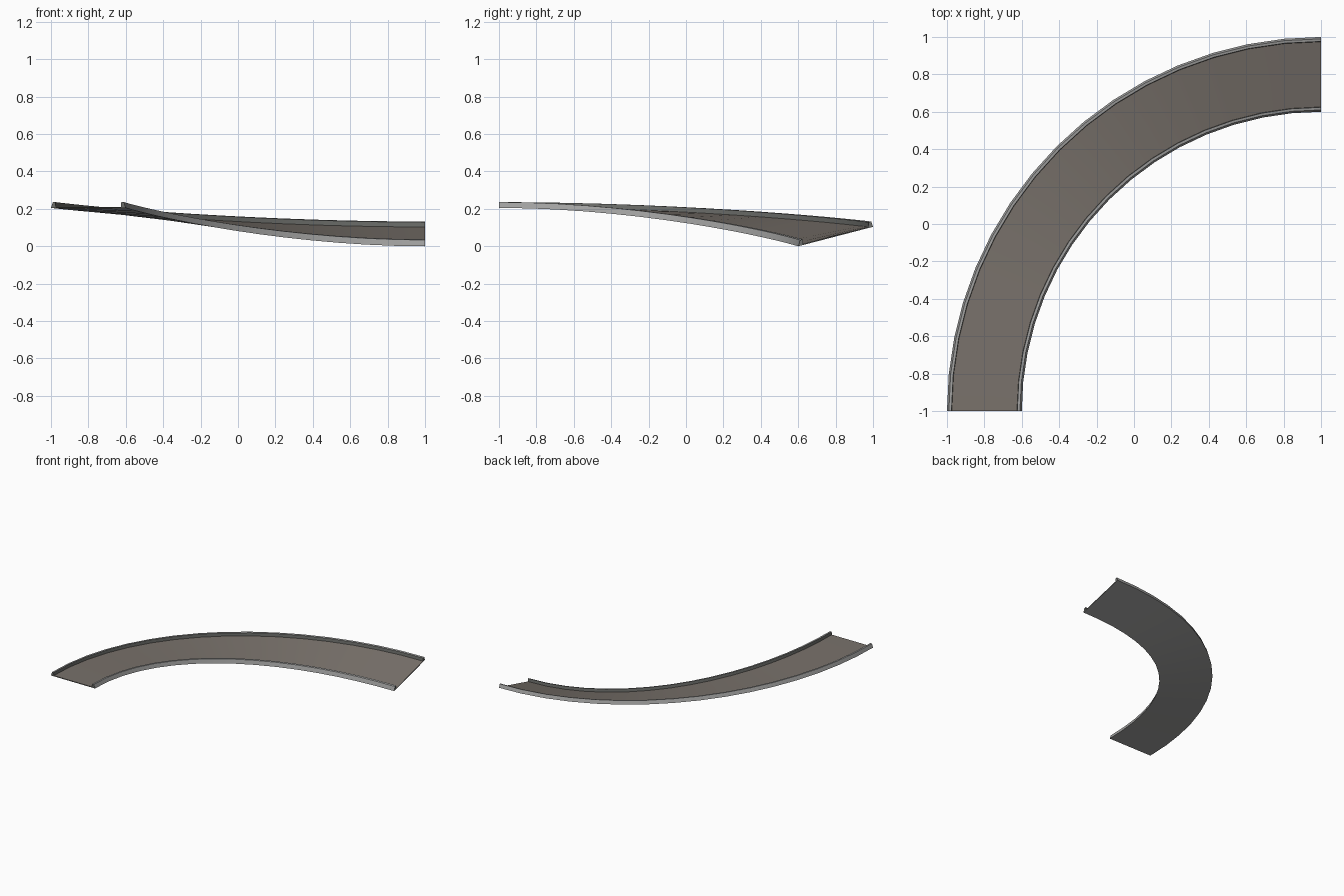
import bpy, bmesh, math

if "Cube" in bpy.data.objects:
    bpy.data.objects.remove(bpy.data.objects["Cube"])

def material(name, rgb):
    m = bpy.data.materials.new(name)
    m.diffuse_color = (*rgb, 1)
    m.use_nodes = True
    m.node_tree.nodes["Principled BSDF"].inputs["Base Color"].default_value = m.diffuse_color
    return m

ROAD = material("road_brown_grey", (0.19, 0.167, 0.147))
CURB = material("curb_light_grey", (0.36, 0.36, 0.355))
WALL = material("inner_wall_dark_grey", (0.15, 0.155, 0.145))

SEGMENTS = 16
R_IN, WIDTH = 1.6, 0.4

# Cross-section: (offset from inner edge, height, material of the side that follows)
PROFILE = [(0.0, 0.0, 1), (WIDTH, 0.0, 1), (WIDTH - 0.010, 0.031, 1),
           (WIDTH - 0.024, 0.031, 2), (WIDTH - 0.026, 0.006, 0),
           (0.026, 0.006, 2), (0.024, 0.031, 1), (0.010, 0.031, 1)]

def place(t, u, h):
    """Point on the sweep: t = 0 at the banked low end, 1 at the level high end."""
    a = math.pi / 2 * (1 + t)
    s = t * t * (3 - 2 * t)
    inner = 0.205 * s
    outer = 0.104 + 0.101 * s
    r = R_IN + u
    return (1 + r * math.cos(a), -1 + r * math.sin(a),
            inner + (outer - inner) * u / WIDTH + h)

# Banked curved track swept from the cross-section, capped at both ends
bm = bmesh.new()
rings = [[bm.verts.new(place(i / SEGMENTS, u, h)) for u, h, _ in PROFILE]
         for i in range(SEGMENTS + 1)]
n = len(PROFILE)
for a, b in zip(rings, rings[1:]):
    for j in range(n):
        k = (j + 1) % n
        bm.faces.new((a[j], a[k], b[k], b[j])).material_index = PROFILE[j][2]
for ring in (rings[0], rings[-1]):
    for ids in ((0, 1, 4, 5), (1, 2, 3, 4), (0, 5, 6, 7)):
        bm.faces.new([ring[i] for i in ids]).material_index = 2
bmesh.ops.recalc_face_normals(bm, faces=bm.faces)

mesh = bpy.data.meshes.new("banked_curve_track")
bm.to_mesh(mesh)
bm.free()
for m in (ROAD, CURB, WALL):
    mesh.materials.append(m)
track = bpy.data.objects.new("banked_curve_track", mesh)
bpy.context.collection.objects.link(track)
bpy.context.view_layer.objects.active = track
track.select_set(True)
bpy.ops.object.shade_smooth_by_angle(angle=math.radians(25))
